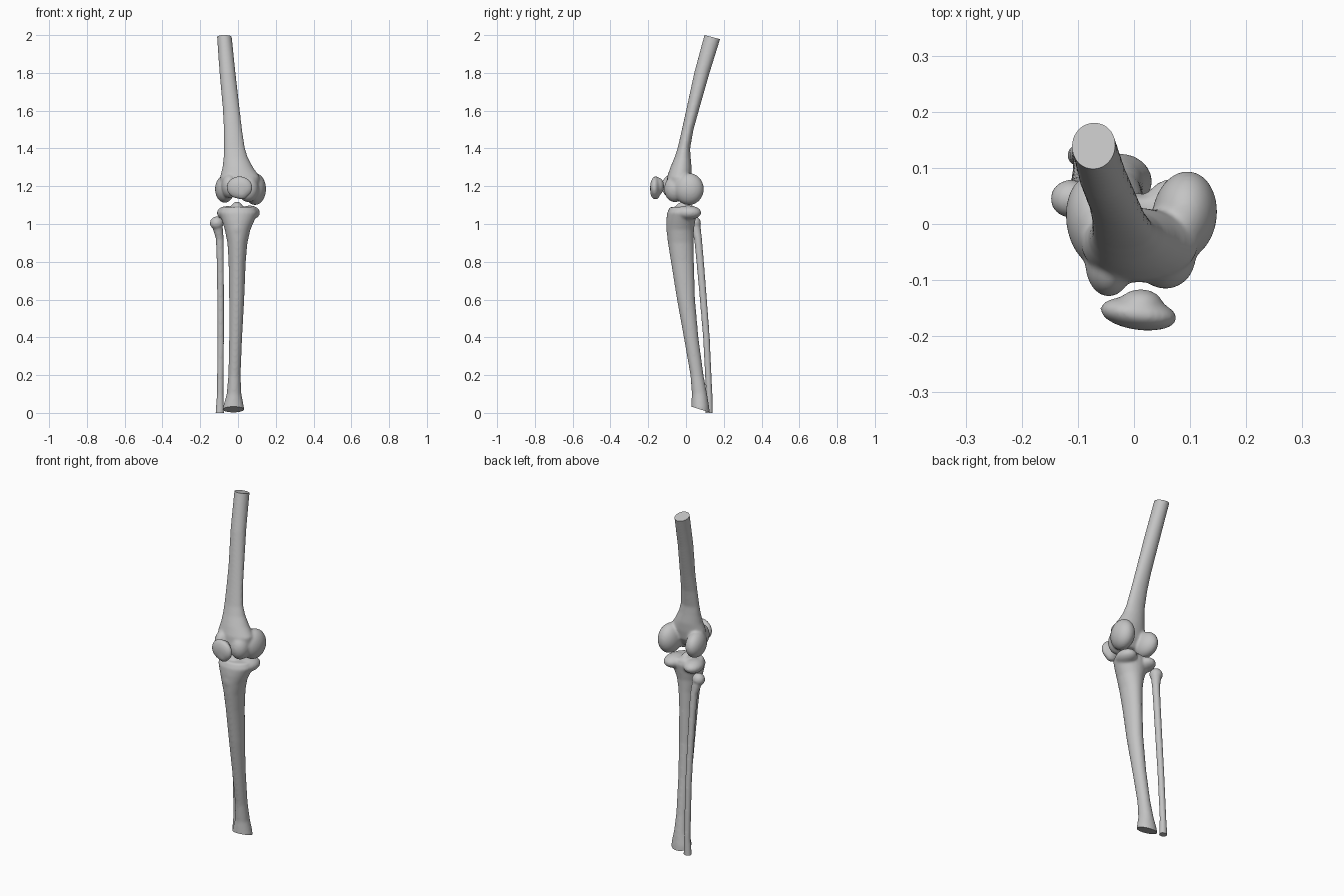
import bpy
import bmesh
from math import cos, sin, pi, radians
from mathutils import Matrix, Vector

if "Cube" in bpy.data.objects:
    bpy.data.objects.remove(bpy.data.objects["Cube"], do_unlink=True)

bone_mat = bpy.data.materials.new("bone grey")
bone_mat.use_nodes = True
GREY = (0.55, 0.55, 0.55, 1)
bone_mat.diffuse_color = GREY
bone_mat.node_tree.nodes["Principled BSDF"].inputs["Base Color"].default_value = GREY

SIDES = 24


def add_shaft(bm, sections):
    """Loft oval cross-sections given as (z, x min, x max, y min, y max)."""
    rings = []
    for z, x0, x1, y0, y1 in sections:
        ring = []
        for i in range(SIDES):
            a = 2 * pi * i / SIDES
            ring.append(bm.verts.new(((x0 + x1) / 2 + (x1 - x0) / 2 * cos(a),
                                      (y0 + y1) / 2 + (y1 - y0) / 2 * sin(a), z)))
        rings.append(ring)
    for low, high in zip(rings, rings[1:]):
        for i in range(SIDES):
            j = (i + 1) % SIDES
            bm.faces.new((low[i], low[j], high[j], high[i]))
    bm.faces.new(rings[0][::-1])
    bm.faces.new(rings[-1])


def add_lobe(bm, centre, radii, turn=0):
    """Add an ellipsoid, turned about the vertical axis by degrees."""
    m = (Matrix.Translation(centre) @ Matrix.Rotation(radians(turn), 4, "Z")
         @ Matrix.Diagonal((*radii, 1)))
    bmesh.ops.create_uvsphere(bm, u_segments=28, v_segments=18, radius=1, matrix=m)


def make_bone(name, sections=(), lobes=(), cut=None, soften=12):
    """Fuse shaft and lobes into one skin, then saw the end off flat."""
    bm = bmesh.new()
    if sections:
        add_shaft(bm, sections)
    for lobe in lobes:
        add_lobe(bm, *lobe)
    bmesh.ops.recalc_face_normals(bm, faces=bm.faces)
    mesh = bpy.data.meshes.new(name)
    bm.to_mesh(mesh)
    bm.free()
    ob = bpy.data.objects.new(name, mesh)
    bpy.context.collection.objects.link(ob)
    bpy.ops.object.select_all(action="DESELECT")
    ob.select_set(True)
    bpy.context.view_layer.objects.active = ob

    fuse = ob.modifiers.new("fuse", "REMESH")
    fuse.mode = "VOXEL"
    fuse.voxel_size = 0.006
    smooth = ob.modifiers.new("soften", "SMOOTH")
    smooth.factor = 0.5
    smooth.iterations = soften
    for mod in ("fuse", "soften"):
        bpy.ops.object.modifier_apply(modifier=mod)

    if cut:
        point, normal = cut
        bm = bmesh.new()
        bm.from_mesh(ob.data)
        bmesh.ops.bisect_plane(bm, geom=bm.verts[:] + bm.edges[:] + bm.faces[:],
                               plane_co=Vector(point), plane_no=Vector(normal),
                               clear_outer=True)
        bmesh.ops.holes_fill(bm, edges=[e for e in bm.edges if e.is_boundary], sides=0)
        bm.to_mesh(ob.data)
        bm.free()
    ob.data.materials.clear()
    ob.data.materials.append(bone_mat)
    bpy.ops.object.shade_smooth_by_angle(angle=radians(40))
    return ob


# Thigh bone: leaning shaft, flared lower end, two condyles with a notch between
make_bone(
    "thigh_bone",
    [(1.15, -.06, .07, -.09, -.01), (1.2, -.09, .11, -.105, .02),
     (1.25, -.095, .115, -.1, .028), (1.3, -.082, .08, -.083, .03),
     (1.35, -.077, .053, -.062, .025), (1.4, -.075, .037, -.045, .022),
     (1.5, -.076, .022, -.022, .04), (1.6, -.08, .01, .0, .068),
     (1.8, -.098, -.013, .043, .125), (2.06, -.116, -.04, .113, .207)],
    [((.09, .015, 1.185), (.058, .08, .085), -8),
     ((-.07, .005, 1.185), (.051, .082, .073), 8),
     ((-.045, -.07, 1.2), (.042, .06, .065)),
     ((.055, -.058, 1.185), (.055, .058, .07), 10)],
    cut=((-.07, .1, 2), (0, .26, .96)))

# Kneecap: flattened disc with a ridge at the back
make_bone(
    "kneecap",
    lobes=[((.008, -.16, 1.193), (.069, .029, .06), -8),
           ((.012, -.145, 1.2), (.04, .029, .045)),
           ((.02, -.162, 1.175), (.04, .028, .046))],
    soften=8)

# Shin bone: wide plateau, tapering shaft, slightly flared ankle end
make_bone(
    "shin_bone",
    [(-.05, -.083, .033, .025, .13), (.03, -.08, .032, .027, .123),
     (.1, -.06, .018, .031, .112), (.2, -.051, .014, .023, .093),
     (.4, -.047, .022, -.012, .066), (.6, -.047, .033, -.048, .048),
     (.8, -.05, .041, -.08, .042), (.9, -.056, .05, -.096, .041),
     (.97, -.07, .066, -.104, .042), (1.02, -.086, .088, -.104, .05),
     (1.06, -.1, .105, -.1, .056), (1.09, -.085, .09, -.085, .045)],
    [((-.058, .01, 1.058), (.054, .07, .037), 10),
     ((.062, .01, 1.06), (.054, .072, .038), -10),
     ((-.005, -.01, 1.09), (.03, .045, .028)),
     ((-.005, -.066, .98), (.035, .04, .06))],
    cut=((-.02, .07, .02), (0, -.3, -.95)))

# Calf bone: slender strut behind the outer side, with a knobbly head
make_bone(
    "calf_bone",
    [(-.04, -.122, -.073, .1, .143), (.03, -.117, -.075, .104, .142),
     (.1, -.112, -.077, .106, .14), (.4, -.109, -.074, .09, .126),
     (.6, -.11, -.074, .073, .111), (.8, -.113, -.075, .055, .095),
     (.92, -.117, -.076, .043, .085), (.98, -.135, -.08, .025, .078),
     (1.02, -.14, -.085, .018, .072)],
    [((-.113, .045, 1.005), (.036, .034, .035))],
    cut=((-.1, .12, 0), (0, 0, -1)), soften=6)
